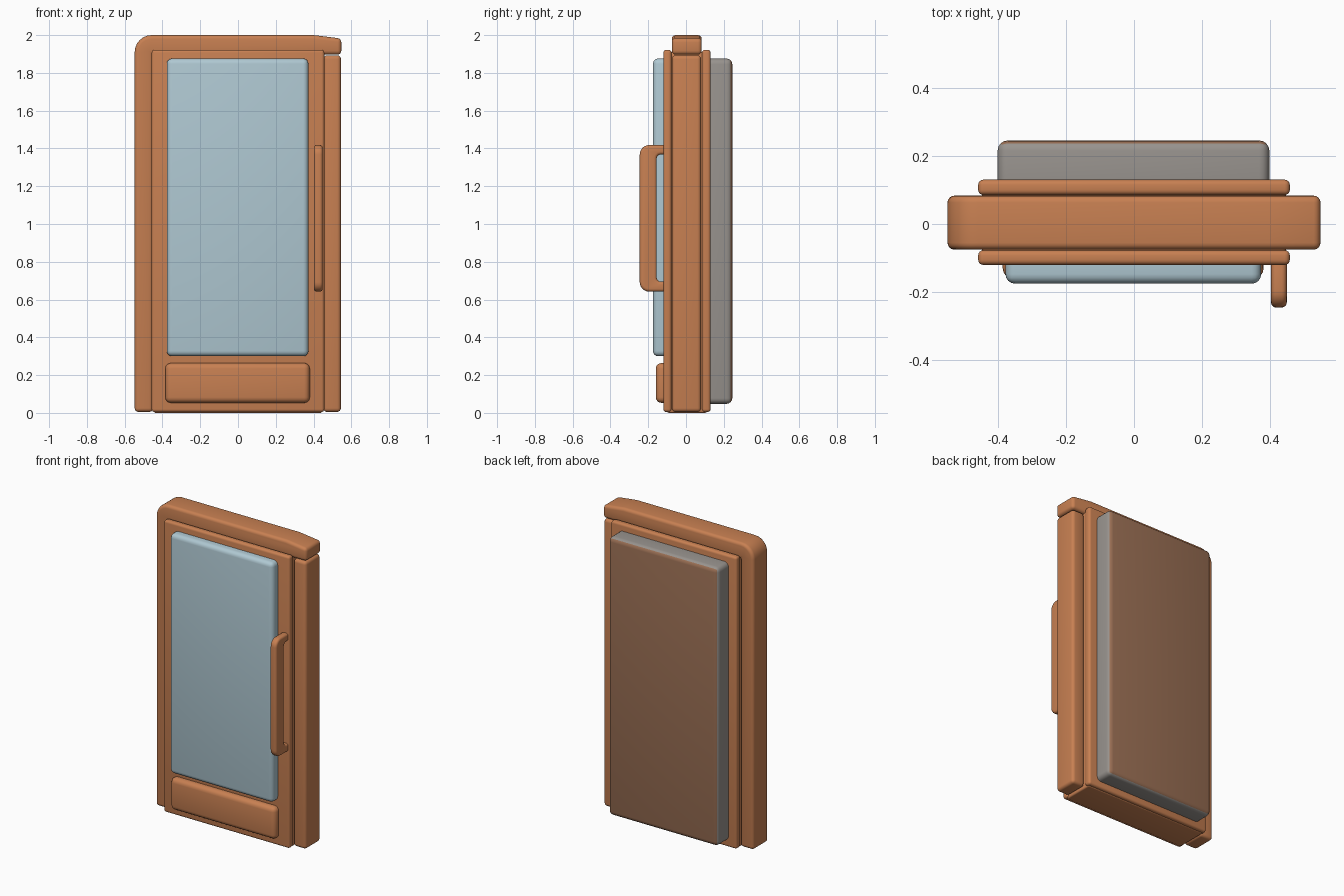
import bpy, bmesh, math

if "Cube" in bpy.data.objects:
    bpy.data.objects.remove(bpy.data.objects["Cube"])


def material(name, rgb):
    m = bpy.data.materials.new(name)
    lin = [((c / 255 + 0.055) / 1.055) ** 2.4 for c in rgb]
    m.diffuse_color = (*lin, 1)
    m.use_nodes = True
    m.node_tree.nodes["Principled BSDF"].inputs["Base Color"].default_value = m.diffuse_color
    return m


WOOD = material("orange wood", (200, 128, 82))
GLASS = material("pale blue glass", (175, 200, 210))
GREY = material("warm grey", (152, 147, 142))
BROWN = material("dull brown", (154, 111, 84))


def finish(name, bm, mats, radius, segments=4):
    """Turn a bmesh into a softly rounded, smooth shaded object."""
    bmesh.ops.recalc_face_normals(bm, faces=bm.faces)
    me = bpy.data.meshes.new(name)
    bm.to_mesh(me)
    bm.free()
    for m in mats:
        me.materials.append(m)
    ob = bpy.data.objects.new(name, me)
    bpy.context.collection.objects.link(ob)
    mod = ob.modifiers.new("round", 'BEVEL')
    mod.width, mod.segments = radius, segments
    mod.limit_method, mod.angle_limit = 'ANGLE', math.radians(40)
    bpy.context.view_layer.objects.active = ob
    ob.select_set(True)
    bpy.ops.object.modifier_apply(modifier="round")
    bpy.ops.object.shade_smooth_by_angle(angle=math.radians(40))
    ob.select_set(False)
    return ob


def box(name, x, y, z, mats, radius):
    bm = bmesh.new()
    bmesh.ops.create_cube(bm, size=1)
    for v in bm.verts:
        v.co = [(a[0] + a[1]) / 2 + c * (a[1] - a[0]) for a, c in zip((x, y, z), v.co)]
    return finish(name, bm, mats, radius)


def prism(name, outline, axis, lo, hi, mats, radius):
    """Extrude a closed outline along x (outline is y,z) or y (outline is x,z)."""
    bm = bmesh.new()
    pts = [(lo, a, b) if axis == 'x' else (a, lo, b) for a, b in outline]
    face = bm.faces.new([bm.verts.new(p) for p in pts])
    new = bmesh.ops.extrude_face_region(bm, geom=[face])["geom"]
    step = (hi - lo, 0, 0) if axis == 'x' else (0, hi - lo, 0)
    bmesh.ops.translate(bm, vec=step, verts=[g for g in new if isinstance(g, bmesh.types.BMVert)])
    return finish(name, bm, mats, radius)


def arc(cx, cz, r, start, end, n=6):
    return [(cx + r * math.cos(math.radians(start + (end - start) * i / n)),
             cz + r * math.sin(math.radians(start + (end - start) * i / n))) for i in range(n + 1)]


# Door frame: left post and lintel in one piece, separate right post
lintel = ([(-0.547, 0.005)] + arc(-0.457, 1.91, 0.09, 180, 90)
          + [(0.40, 2.0), (0.547, 1.982), (0.547, 1.897), (-0.45, 1.897), (-0.45, 0.005)])
prism("frame_left_and_top", lintel, 'y', -0.075, 0.083, [WOOD], 0.02)
box("frame_right_post", (0.452, 0.545), (-0.075, 0.08), (0.005, 1.893), [WOOD], 0.02)

# Door leaf: core with a raised lip on both faces
box("door_core", (-0.446, 0.446), (-0.10, 0.11), (0.0, 1.91), [WOOD], 0.01)
box("door_front_lip", (-0.457, 0.457), (-0.12, -0.077), (0.005, 1.922), [WOOD], 0.015)
box("door_back_lip", (-0.457, 0.457), (0.085, 0.13), (0.005, 1.922), [WOOD], 0.015)

# Front glass and kick plate
box("window_glass", (-0.377, 0.373), (-0.175, -0.05), (0.30, 1.876), [GLASS], 0.028)
box("kick_plate", (-0.385, 0.38), (-0.16, -0.08), (0.053, 0.264), [WOOD], 0.03)

# Back panel: grey edges, brown face
panel = box("back_panel", (-0.40, 0.397), (0.06, 0.245), (0.048, 1.876), [GREY, BROWN], 0.03)
for p in panel.data.polygons:
    p.material_index = 1 if p.normal.y > 0.7 else 0

# Pull handle: a C-shaped side profile
handle = ([(-0.10, 0.642)] + arc(-0.195, 0.692, 0.05, 270, 180)
          + arc(-0.195, 1.368, 0.05, 180, 90) + [(-0.10, 1.418), (-0.10, 1.368)]
          + arc(-0.135, 1.348, 0.02, 90, 180, 3) + arc(-0.135, 0.715, 0.02, 180, 270, 3)
          + [(-0.10, 0.695)])
prism("door_handle", handle, 'x', 0.402, 0.448, [WOOD], 0.015)
